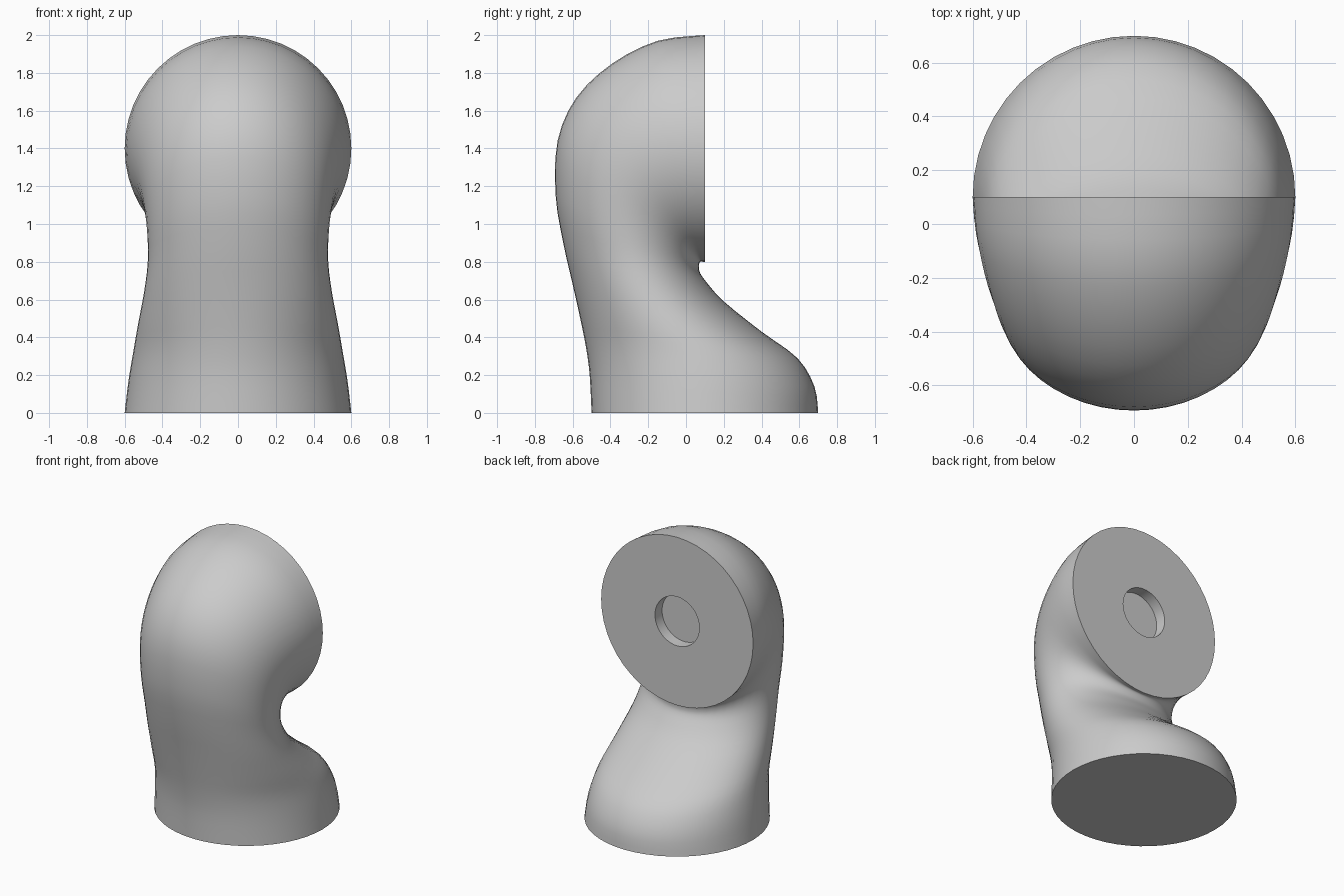
import bpy
import bmesh
import math
from mathutils import Vector

cube = bpy.data.objects.get("Cube")
if cube:
    bpy.data.objects.remove(cube, do_unlink=True)

SIDES = 48
STEPS = 3

# Cross-sections: outer y, outer z, inner y, inner z, half width
SECTIONS = [
    (-0.50, 0.00, 0.70, 0.00, 0.600),
    (-0.51, 0.20, 0.68, 0.14, 0.580),
    (-0.53, 0.35, 0.59, 0.29, 0.555),
    (-0.56, 0.50, 0.40, 0.43, 0.530),
    (-0.60, 0.68, 0.20, 0.59, 0.498),
    (-0.65, 0.90, 0.11, 0.69, 0.478),
    (-0.69, 1.15, 0.075, 0.74, 0.480),
    (-0.68, 1.44, 0.068, 0.77, 0.497),
    (-0.58, 1.67, 0.07, 0.79, 0.525),
    (-0.39, 1.85, 0.077, 0.80, 0.560),
    (-0.15, 1.97, 0.088, 0.80, 0.588),
    (0.10, 2.00, 0.10, 0.80, 0.600),
]


def blend(a, b, c, d, t):
    """Smooth spline value between b and c."""
    return 0.5 * (2 * b + (c - a) * t + (2 * a - 5 * b + 4 * c - d) * t * t
                  + (3 * b - a - 3 * c + d) * t ** 3)


def add_ring(bm, section):
    """Elliptical ring spanning the outer and inner profile points."""
    oy, oz, iy, iz, width = section
    outer, inner = Vector((0, oy, oz)), Vector((0, iy, iz))
    centre, arm = (outer + inner) / 2, (outer - inner) / 2
    ring = []
    for i in range(SIDES):
        a = math.tau * i / SIDES
        ring.append(bm.verts.new(centre + arm * math.cos(a)
                                 + Vector((width * math.sin(a), 0, 0))))
    return ring


def disc_section(y, radius):
    return (y, 1.4 + radius, y, 1.4 - radius, radius)


# Bent body, flat mounting face and shallow round recess
sections = []
last = len(SECTIONS) - 1
for i in range(last):
    near = [SECTIONS[min(max(i + k, 0), last)] for k in (-1, 0, 1, 2)]
    for s in range(STEPS):
        sections.append([blend(*vals, s / STEPS) for vals in zip(*near)])
sections += [SECTIONS[-1], disc_section(0.1, 0.175), disc_section(0.02, 0.175)]

bm = bmesh.new()
rings = [add_ring(bm, s) for s in sections]
for low, high in zip(rings, rings[1:]):
    for i in range(SIDES):
        j = (i + 1) % SIDES
        bm.faces.new((low[i], low[j], high[j], high[i]))
bm.faces.new(rings[0])
bm.faces.new(rings[-1])
bmesh.ops.recalc_face_normals(bm, faces=bm.faces)

mesh = bpy.data.meshes.new("elbow_body")
bm.to_mesh(mesh)
bm.free()
body = bpy.data.objects.new("elbow_body", mesh)
bpy.context.collection.objects.link(body)

# Plain grey finish
grey = bpy.data.materials.new("plain_grey")
grey.use_nodes = True
colour = (0.6, 0.6, 0.6, 1)
grey.diffuse_color = colour
grey.node_tree.nodes["Principled BSDF"].inputs["Base Color"].default_value = colour
mesh.materials.append(grey)

bpy.ops.object.select_all(action="DESELECT")
body.select_set(True)
bpy.context.view_layer.objects.active = body
bpy.ops.object.shade_smooth_by_angle(angle=math.radians(40))
